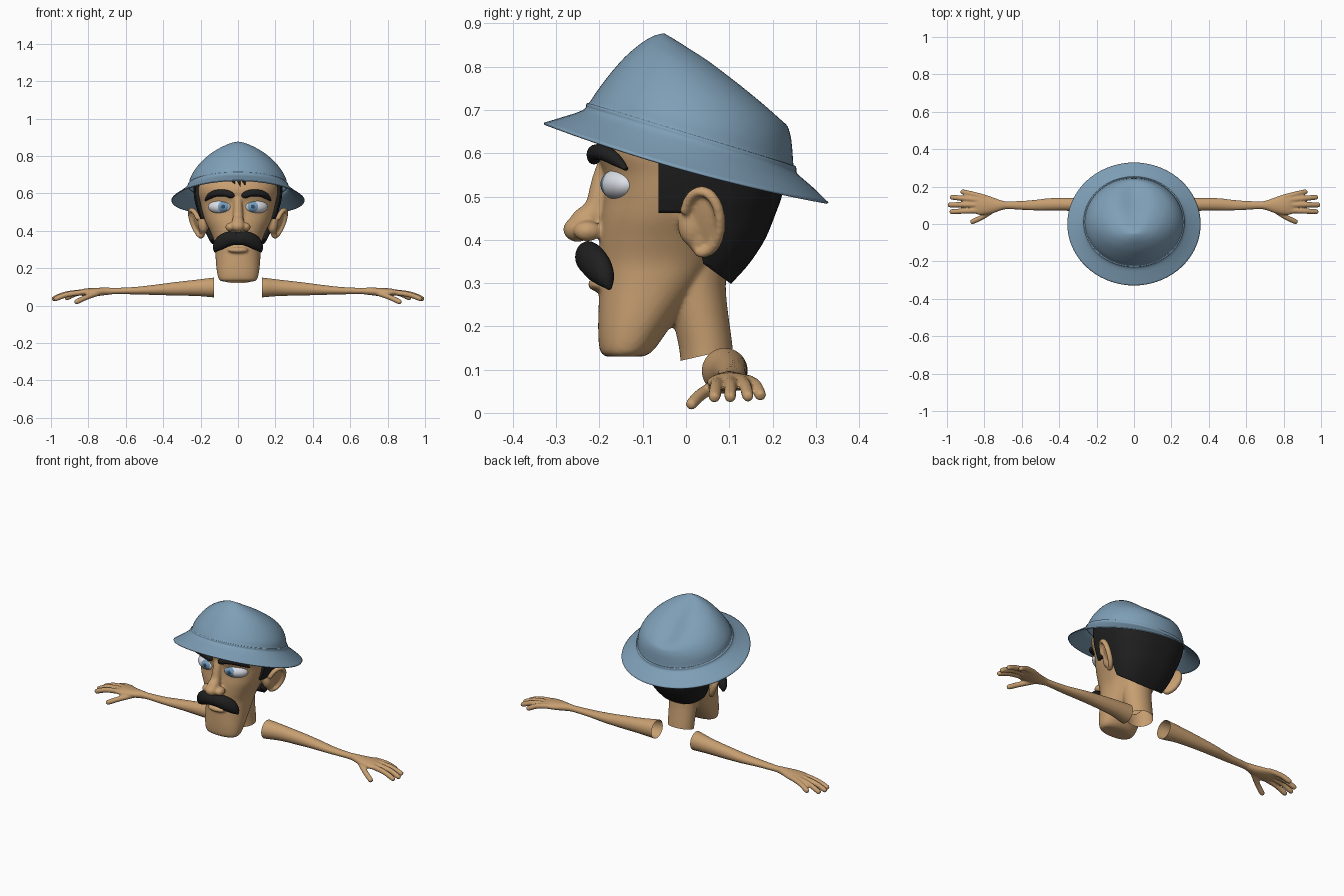
import bpy, bmesh, math
from mathutils import Vector, Matrix

if "Cube" in bpy.data.objects:
    bpy.data.objects.remove(bpy.data.objects["Cube"])

def material(name, rgb):
    m = bpy.data.materials.new(name)
    m.diffuse_color = (*rgb, 1)
    m.use_nodes = True
    m.node_tree.nodes["Principled BSDF"].inputs["Base Color"].default_value = m.diffuse_color
    return m

SKIN = material("skin", (0.57, 0.345, 0.165))
BLUE = material("hat blue", (0.21, 0.345, 0.47))
BLACK = material("hair black", (0.014, 0.014, 0.014))
WHITE = material("eye white", (0.78, 0.81, 0.87))
IRIS = material("iris blue", (0.17, 0.33, 0.50))
PUPIL = material("pupil dark", (0.03, 0.07, 0.12))

def smooth(pts, n=5):
    """Catmull-Rom interpolation of rows of numbers."""
    out = []
    for i in range(len(pts) - 1):
        p = [pts[max(i - 1, 0)], pts[i], pts[i + 1], pts[min(i + 2, len(pts) - 1)]]
        for k in range(n):
            t = k / n
            out.append([0.5 * (2*b + (c-a)*t + (2*a-5*b+4*c-d)*t*t + (3*b-a-3*c+d)*t**3)
                        for a, b, c, d in zip(*p)])
    return out + [list(pts[-1])]

def loft(rings, cap_start=True, cap_end=True):
    bm = bmesh.new()
    vs = [[bm.verts.new(p) for p in r] for r in rings]
    n = len(rings[0])
    for a, b in zip(vs, vs[1:]):
        for i in range(n):
            j = (i + 1) % n
            bm.faces.new((a[i], a[j], b[j], b[i]))
    if cap_start:
        bm.faces.new(vs[0])
    if cap_end:
        bm.faces.new(vs[-1])
    return bm

def oval(c, a, b, n=24, e=2.0):
    pts = []
    for i in range(n):
        w = 2 * math.pi * i / n
        f = lambda v: math.copysign(abs(v) ** (2 / e), v)
        pts.append(c + a * f(math.cos(w)) + b * f(math.sin(w)))
    return pts

def tube(pts, ref, n=16, steps=5):
    """Tapered tube; each point is x, y, z, radius along ref, radius across."""
    rows = smooth(pts, steps)
    rings = []
    for i, r in enumerate(rows):
        t = (Vector(rows[min(i + 1, len(rows) - 1)][:3]) - Vector(rows[max(i - 1, 0)][:3])).normalized()
        a = (Vector(ref) - t * t.dot(Vector(ref))).normalized()
        rings.append(oval(Vector(r[:3]), a * r[3], t.cross(a) * r[4], n))
    return loft(rings)

def stack(rows, e, n=64):
    """Horizontal loft; rows are z, front y, back y, half width."""
    return loft([oval(Vector((0, (f + b) / 2, z)), Vector((w, 0, 0)), Vector((0, (b - f) / 2, 0)), n, e)
                 for z, f, b, w in smooth(rows)])

def ball(c, r, rot=0.0, seg=24):
    bm = bmesh.new()
    bmesh.ops.create_uvsphere(bm, u_segments=seg, v_segments=seg // 2 + 4, radius=1)
    bm.transform(Matrix.Translation(c) @ Matrix.Rotation(rot, 4, 'Z') @ Matrix.Diagonal((*r, 1)))
    return bm

def moved(bm, m):
    bm.transform(m)
    return bm

def merged(parts):
    out = bmesh.new()
    for p in parts:
        me = bpy.data.meshes.new("part")
        p.to_mesh(me)
        out.from_mesh(me)
        bpy.data.meshes.remove(me)
    return out

def cut(bm, co, no, clear=True):
    bmesh.ops.bisect_plane(bm, geom=bm.verts[:] + bm.edges[:] + bm.faces[:],
                           plane_co=co, plane_no=no, clear_outer=clear)

def finish(name, bm, *mats, fix=True):
    if fix:
        bmesh.ops.recalc_face_normals(bm, faces=bm.faces[:])
    me = bpy.data.meshes.new(name)
    bm.to_mesh(me)
    ob = bpy.data.objects.new(name, me)
    bpy.context.collection.objects.link(ob)
    for m in mats:
        me.materials.append(m)
    bpy.ops.object.select_all(action='DESELECT')
    ob.select_set(True)
    bpy.context.view_layer.objects.active = ob
    bpy.ops.object.shade_smooth_by_angle(angle=math.radians(50))
    return ob

def fuse(name, parts, voxel, co, no):
    """Melt overlapping parts into one smooth skin, then cut it open at a plane."""
    ob = finish("blend_" + name, merged(parts), SKIN)
    md = ob.modifiers.new("remesh", 'REMESH')
    md.mode, md.voxel_size = 'VOXEL', voxel
    sm = ob.modifiers.new("smooth", 'SMOOTH')
    sm.factor, sm.iterations = 0.5, 5
    dg = bpy.context.evaluated_depsgraph_get()
    me = bpy.data.meshes.new_from_object(ob.evaluated_get(dg))
    bm = bmesh.new()
    bm.from_mesh(me)
    cut(bm, co, no)
    bpy.data.objects.remove(ob)
    return finish(name, bm, SKIN, fix=False)

def flip(s):
    return Matrix.Diagonal((s, 1, 1, 1))

# Head: skull and jaw, neck, nose, lip, ears
skull = stack([(.13, -.185, -.10, .088), (.145, -.199, -.075, .104), (.2, -.203, -.035, .115),
               (.3, -.2, .04, .123), (.35, -.2, .075, .13), (.4, -.2, .10, .15),
               (.45, -.197, .13, .175), (.5, -.19, .155, .193), (.55, -.19, .17, .205),
               (.6, -.205, .18, .215), (.65, -.197, .18, .21), (.72, -.15, .14, .165),
               (.76, -.09, .07, .09)], 2.25)
neck = stack([(.08, -.012, .112, .076), (.15, -.016, .108, .076), (.285, -.045, .092, .082),
              (.38, -.04, .10, .09)], 2.0)
parts = [skull, neck,
         tube([(0, -.18, .59, .02, .02), (0, -.196, .53, .024, .024), (0, -.208, .475, .027, .028),
               (0, -.235, .44, .034, .034), (0, -.262, .424, .024, .03), (0, -.278, .42, .01, .012)], (0, 1, 0)),
         ball((0, -.25, .424), (.036, .034, .029)),
         ball((0, -.2, .297), (.055, .027, .017))]
for s in (1, -1):
    parts.append(ball((s * .042, -.228, .42), (.025, .032, .024)))
    place = flip(s) @ Matrix.Translation((.217, .04, .443)) @ Matrix.Rotation(-.45, 4, 'Z') \
        @ Matrix.Rotation(.33, 4, 'Y') @ Matrix.Rotation(-.2, 4, 'X')
    arc = [math.radians(170 - 23 * i) for i in range(13)]
    parts.append(moved(tube([(.006, .046 * math.cos(w), .076 * math.sin(w), .015, .012) for w in arc],
                            (1, 0, 0), 12, 3), place))
    parts.append(moved(ball((-.005, 0, -.003), (.012, .044, .074)), place))
    parts.append(moved(ball((.0, -.015, -.055), (.014, .022, .025)), place))
    parts.append(ball((s * .185, .015, .44), (.03, .035, .055)))
fuse("head", parts, .006, (0, -.014, .12), (0, .028, -.122))

# Eyes: iris and pupil picked out by distance from the gaze centre
for s, side in ((1, "left"), (-1, "right")):
    bm = ball((s * .096, -.152, .528), (.066, .041, .037), s * .4, 64)
    for f in bm.faces:
        c = f.calc_center_median()
        d = math.hypot(c.x - s * .08, c.z - .529)
        if c.y < -.15:
            f.material_index = 2 if d < .011 else 1 if d < .028 else 0
    finish(side + "_eye", bm, WHITE, IRIS, PUPIL)
    # Eyebrow
    brow = tube([(.024, -.207, .586, .006, .008), (.035, -.212, .59, .017, .016), (.07, -.21, .602, .018, .017),
                 (.12, -.188, .6, .018, .017), (.152, -.162, .585, .015, .015), (.174, -.138, .563, .004, .006)],
                (0, 0, 1))
    finish(side + "_eyebrow", moved(brow, flip(s)), BLACK)

# Moustache
half = [(.03, -.226, .36, .037, .03), (.065, -.217, .352, .039, .03), (.095, -.2, .332, .036, .028),
        (.115, -.185, .307, .022, .02), (.122, -.176, .286, .004, .005)]
left = [(-p[0], *p[1:]) for p in reversed(half)]
finish("moustache", tube(left + [(0, -.226, .358, .034, .028)] + half, (0, 0, 1), 24), BLACK)

# Hair: shell round the back of the head, trimmed to the hairline
hair = stack([(.28, -.1, .09, .115), (.30, -.11, .106, .125), (.345, -.13, .146, .152), (.40, -.15, .182, .178),
              (.46, -.17, .207, .2), (.51, -.18, .224, .218), (.58, -.18, .235, .235), (.68, -.18, .235, .24)], 2.6, 96)
cut(hair, (0, .25, .562), (0, .326, 1))
cut(hair, (0, -.064, 0), (0, -1, 0))
cut(hair, (0, .04, .345), (0, -.047, -.064))
cut(hair, (0, 0, .462), (0, 0, 1), False)
cut(hair, (0, .04, 0), (0, 1, 0), False)
gone = [f for f in hair.faces if len(f.verts) > 8 or
        (f.calc_center_median().z < .462 and f.calc_center_median().y < .04)]
bmesh.ops.delete(hair, geom=gone, context='FACES')
ob = finish("hair", hair, BLACK)
md = ob.modifiers.new("thickness", 'SOLIDIFY')
md.thickness, md.offset = .035, -1

# Fringe tips under the front of the brim
tips = [tube([(x, -.19, .70, .012, .008), (x, -.204, .67, .01, .007), (x + .008, -.209, z, .001, .001)], (1, 0, 0), 8)
        for x, z in ((-.025, .652), (.005, .638), (.03, .645))]
finish("fringe", merged(tips), BLACK)

# Hat: rows of front y, front z, back y, back z, half width, side droop
rows = [(-.328, .668, .327, .485, .355, .016), (-.285, .681, .293, .518, .315, .01),
        (-.245, .694, .262, .545, .282, .003), (-.23, .704, .253, .556, .27, 0),
        (-.228, .713, .252, .568, .268, 0), (-.221, .716, .246, .572, .261, 0),
        (-.205, .74, .243, .61, .254, 0), (-.175, .78, .238, .645, .233, 0),
        (-.14, .82, .222, .68, .2, 0), (-.105, .85, .17, .735, .15, 0),
        (-.08, .866, .08, .81, .085, 0), (-.06, .873, .01, .85, .04, 0), (-.05, .874, -.03, .867, .01, 0)]
clamp = lambda v: max(0, min(1, v))
rings = []
for yf, zf, yb, zb, w, sag in smooth(rows, 4):
    ring = []
    for i in range(72):
        c, s = math.cos(math.tau * i / 72), math.sin(math.tau * i / 72)
        x, y = w * c, (yf + yb) / 2 + (yb - yf) / 2 * s
        z = zf + (zb - zf) * (s + 1) / 2 - sag * c * c
        # crease along the crown behind the peak
        z -= .035 * math.exp(-(x / .07) ** 2) * clamp((y + .05) / .15) * clamp((z - .66) / .08)
        ring.append((x, y, z))
    rings.append(ring)
ob = finish("hat", loft(rings, cap_start=False), BLUE)
md = ob.modifiers.new("thickness", 'SOLIDIFY')
md.thickness, md.offset = .005, 0

# Arms with hands
arm = [(.10, .09, .097, .053, .054), (.13, .09, .097, .053, .053), (.22, .1, .095, .044, .042),
       (.35, .105, .089, .035, .035), (.45, .105, .084, .027, .033), (.55, .1, .08, .02, .027),
       (.66, .1, .078, .017, .021), (.7, .1, .077, .02, .024), (.76, .1, .073, .022, .044),
       (.82, .105, .071, .02, .057), (.855, .108, .068, .012, .048)]
digits = [[(.80, .142, .074), (.865, .16, .064), (.925, .174, .037)],   # little finger
          [(.82, .128, .074), (.91, .137, .062), (.983, .144, .035)],
          [(.82, .102, .074), (.92, .103, .062), (.995, .102, .033)],
          [(.82, .073, .072), (.91, .069, .06), (.985, .065, .033)],
          [(.74, .085, .07), (.81, .038, .045), (.873, .008, .016)]]    # thumb
for s, side in ((1, "left"), (-1, "right")):
    parts = [moved(tube(arm, (0, 0, 1), 24), flip(s))]
    for a, b, c in digits:
        near = [p + .85 * (q - p) for p, q in zip(b, c)]
        pts = [(*a, .015, .016), (*b, .0145, .0145), (*near, .0135, .0135), (*c, .006, .006)]
        parts.append(moved(tube(pts, (0, 0, 1), 12), flip(s)))
    fuse(side + "_arm", parts, .0045, (s * .127, 0, 0), (-s, 0, 0))
